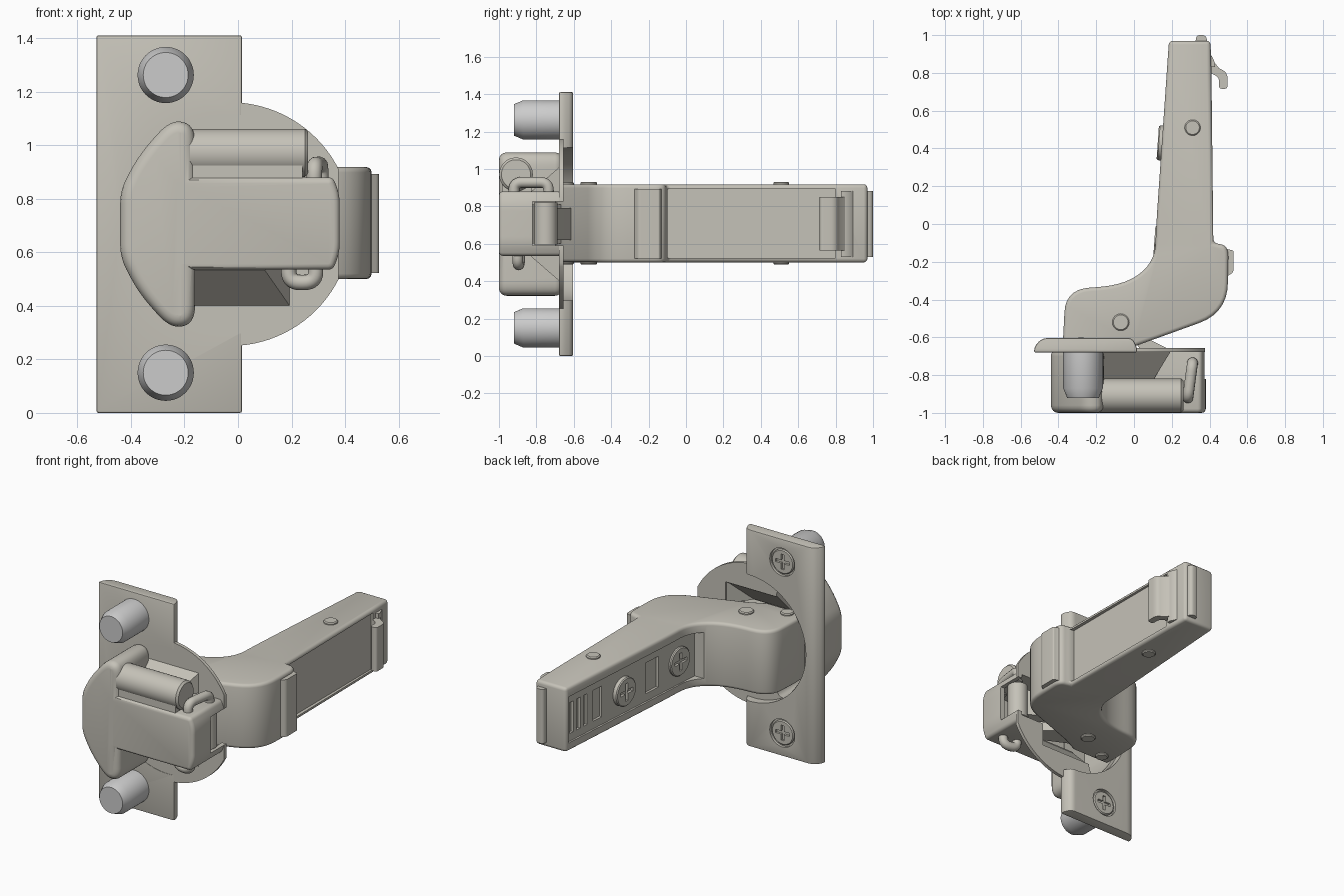
import bpy, bmesh, math
from mathutils import Vector

if "Cube" in bpy.data.objects:
    bpy.data.objects.remove(bpy.data.objects["Cube"])

MID = 0.705  # height of the mirror plane of the hinge
warm = bpy.data.materials.new("warm_grey")
warm.diffuse_color = (0.56, 0.54, 0.48, 1)
warm.use_nodes = True
warm.node_tree.nodes["Principled BSDF"].inputs["Base Color"].default_value = warm.diffuse_color


def finish(name, bm, bevel=0, seg=3, coloured=True):
    bmesh.ops.recalc_face_normals(bm, faces=bm.faces)
    me = bpy.data.meshes.new(name)
    bm.to_mesh(me)
    bm.free()
    ob = bpy.data.objects.new(name, me)
    bpy.context.collection.objects.link(ob)
    if coloured:
        me.materials.append(warm)
    if bevel:
        m = ob.modifiers.new("bevel", 'BEVEL')
        m.width, m.segments, m.use_clamp_overlap = bevel, seg, False
        m.limit_method, m.angle_limit = 'ANGLE', math.radians(40)
        activate(ob)
        bpy.ops.object.modifier_apply(modifier=m.name)
    return ob


def activate(ob):
    bpy.ops.object.select_all(action='DESELECT')
    ob.select_set(True)
    bpy.context.view_layer.objects.active = ob


def boolean(ob, tool, op='DIFFERENCE'):
    m = ob.modifiers.new("bool", 'BOOLEAN')
    m.object, m.operation, m.solver = tool, op, 'EXACT'
    activate(ob)
    bpy.ops.object.modifier_apply(modifier=m.name)
    bpy.data.objects.remove(tool)


def rounded(pts, closed=True, seg=7):
    """Round the corners of a path; each entry is (point, trim length)."""
    out, n = [], len(pts)
    for i, (p, t) in enumerate(pts):
        p = Vector(p)
        if not t or (not closed and i in (0, n - 1)):
            out.append(p)
            continue
        a, b = Vector(pts[i - 1][0]) - p, Vector(pts[(i + 1) % n][0]) - p
        a = p + a.normalized() * min(t, a.length * .48)
        b = p + b.normalized() * min(t, b.length * .48)
        for k in range(seg + 1):
            s = k / seg
            out.append(a * (1 - s) ** 2 + p * 2 * s * (1 - s) + b * s * s)
    return out


def prism(name, pts, lo, hi, axis='z', bevel=0, seg=3):
    """Extrude (u, v, trim) outline along z (u,v = x,y) or y (u,v = x,z)."""
    bm = bmesh.new()
    rings = []
    for h in (lo, hi):
        rings.append([bm.verts.new((p.x, p.y, h) if axis == 'z' else (p.x, h, p.y))
                      for p in rounded([(q[:2], q[2] if len(q) > 2 else 0) for q in pts])])
        bm.faces.new(rings[-1])
    n = len(rings[0])
    for i in range(n):
        j = (i + 1) % n
        bm.faces.new((rings[0][i], rings[0][j], rings[1][j], rings[1][i]))
    return finish(name, bm, bevel, seg)


def box(name, lo, hi, bevel=0):
    return prism(name, [(lo[0], lo[1]), (hi[0], lo[1]), (hi[0], hi[1]), (lo[0], hi[1])],
                 lo[2], hi[2], bevel=bevel)


def lathe(name, origin, axis, profile, n=48, coloured=True):
    """Capped turned part; profile is (radius, height along axis)."""
    bm = bmesh.new()
    rings = [[bm.verts.new((r * math.cos(i * math.tau / n), r * math.sin(i * math.tau / n), h))
              for i in range(n)] for r, h in profile]
    for a, b in zip(rings, rings[1:]):
        for i in range(n):
            j = (i + 1) % n
            bm.faces.new((a[i], a[j], b[j], b[i]))
    bm.faces.new(rings[0])
    bm.faces.new(rings[-1])
    rot = Vector(axis).to_track_quat('Z', 'Y')
    for v in bm.verts:
        v.co = rot @ v.co + Vector(origin)
    return finish(name, bm, coloured=coloured)


def wedge(name, d):
    """Sloped funnel between flange and cup, shrunk by wall thickness d."""
    bm = bmesh.new()
    for y, x, h in ((-.665, .2, .315), (-.83 + d, .1, .172)):
        for px in (-.3, x - d):
            for s in (-1, 1):
                bm.verts.new((px, y, MID + s * (h - d)))
    if d:  # keep the cavity open towards the back
        for v in list(bm.verts)[:4]:
            bm.verts.new((v.co.x, -.6, v.co.z))
    bmesh.ops.convex_hull(bm, input=bm.verts)
    return finish(name, bm)


def screw(name, loc, normal, r):
    head = lathe(name, loc, normal, [(r, -.03), (r, -.006), (r - .006, 0)], 40)
    rot = Vector(normal).to_track_quat('Z', 'Y')
    for u, v in ((.62, .13), (.13, .62)):
        c = box("cross", (-u * r, -v * r, -.018), (u * r, v * r, .02))
        c.data.transform(rot.to_matrix().to_4x4())
        c.location = loc
        bpy.context.view_layer.update()
        boolean(head, c)


def cup_side(d):
    half = [(-.44 + d, .125 - d * .4, .05), (-.37 + d * .7, .26 - d * .7, .12),
            (-.25, .392 - d, .07), (-.16 - d, .37 - d, .07)]
    return [(x, MID + h, t) for x, h, t in half] + [(x, MID - h, t) for x, h, t in half[::-1]]


# mounting plate with round opening and screw seats
plate = prism("mounting_plate", [(-.53, -.68), (-.525, -.645, .03), (-.485, -.603, .04),
              (-.01, -.603, .03), (.015, -.65, .03), (.015, -.68)], 0, 1.41, bevel=.008, seg=2)
boolean(plate, lathe("opening", (-.03, -.75, MID), (0, 1, 0), [(.41, 0), (.41, .3)], 72))
for side, z in (("lower", .15), ("upper", 1.262)):
    boolean(plate, lathe("seat", (-.27, -.62, z), (0, 1, 0), [(.09, 0), (.09, .1)]))
    screw(side + "_plate_screw", (-.27, -.606, z), (0, 1, 0), .079)
    lathe(side + "_dowel", (-.27, -.67, z), (0, -1, 0),
          [(.105, 0), (.105, .2), (.084, .25)], coloured=False)

# hinge cup: flange disc, side pocket, central box and funnel, then hollowed
cup = lathe("hinge_cup", (-.03, -.678, MID), (0, 1, 0), [(.455, 0), (.455, .022)], 96)
boolean(cup, box("trim", (.375, -.8, 0), (.6, -.5, 1.4)))
boolean(cup, prism("pocket", cup_side(0), -1, -.66, 'y', .04, 4), 'UNION')
boolean(cup, prism("central_box", [(-.25, .535), (.355, .535, .02), (.38, .6, .04), (.38, .815, .04),
        (.355, .88, .02), (-.25, .88)], -1, -.659, 'y', .022), 'UNION')
boolean(cup, wedge("funnel", 0), 'UNION')
boolean(cup, prism("pocket_cavity", cup_side(.03), -.96, -.5, 'y'))
boolean(cup, box("box_cavity", (-.25, -.965, .565), (.345, -.5, .85)))
boolean(cup, wedge("funnel_cavity", .025))
boolean(cup, box("end_slot", (.3, -.82, .59), (.5, -.5, .825)))

# damper cylinder beside the central box
lathe("damper", (-.18, -.909, .971), (1, 0, 0), [(.09, 0), (.09, .43), (.078, .442)])
box("damper_base", (-.17, -.985, .86), (.24, -.825, .97))

# bent wire pins holding the links in the cup
for name, path in (("upper_wire_pin", [(.285, -.92, .84), (.285, -.92, .928), (.31, -.735, .928), (.31, -.735, .84)]),
                   ("lower_wire_pin", [(.19, -.89, .57), (.19, -.89, .487), (.29, -.9, .487), (.29, -.9, .57)])):
    cu = bpy.data.curves.new(name, 'CURVE')
    cu.dimensions, cu.bevel_depth, cu.bevel_resolution, cu.use_fill_caps = '3D', .029, 4, True
    pts = rounded([(p, .045) for p in path], False)
    sp = cu.splines.new('POLY')
    sp.points.add(len(pts) - 1)
    for q, p in zip(sp.points, pts):
        q.co = (*p, 1)
    ob = bpy.data.objects.new(name, cu)
    bpy.context.collection.objects.link(ob)
    cu.materials.append(warm)
    activate(ob)
    bpy.ops.object.convert(target='MESH')

# roller and links between cup and arm
lathe("link_roller", (.3, -.75, .595), (0, 0, 1), [(.062, 0), (.062, .225)], 32)
prism("outer_link", [(-.02, -.58), (.03, -.66), (.27, -.8, .04), (.34, -.74, .04), (.06, -.6)], .62, .79)
prism("inner_link", [(-.3, -.62), (-.28, -.72, .05), (.14, -.92, .04), (.2, -.86, .04), (-.1, -.62)], .6, .81)

# cranked arm
arm = prism("arm", [(-.37, -.7), (-.375, -.6), (-.362, -.345, .13), (-.05, -.325, .2), (.11, -.2, .2),
            (.118, 0, .1), (.185, .97), (.405, .97), (.41, .8), (.42, -.1), (.5, -.115, .06),
            (.495, -.47, .16), (.01, -.645), (-.1, -.7)], .5, .918, bevel=.02)


def face(y, depth):  # x of the arm's screw side at y, pushed in by depth
    return .118 + .069 * y + depth


def side_cut(name, y0, y1, h, depth):
    boolean(arm, prism(name, [(face(y0, depth), y0), (face(y1, depth), y1), (face(y1, -.3), y1),
                              (face(y0, -.3), y0)], MID - h, MID + h, bevel=0))


side_cut("side_recess", -.25, .945, .15, .012)
for y0, y1 in ((.885, .92), (.82, .855), (.755, .79), (.62, .7), (.09, .21)):
    side_cut("slot", y0, y1, .1, .028)
normal = Vector((-1, .069, 0)).normalized()
screw("depth_screw", (face(.43, -.022), .43, MID), normal, .092)
screw("side_screw", (face(-.1, -.004), -.1, MID), normal, .092)
boolean(arm, box("panel_recess", (.397, -.13 + .03, .525), (.6, .8, .893)))

# lip, latch and end button on the arm
prism("arm_lip", [(.48, -.125), (.5, -.135), (.527, -.14, .01), (.527, -.255, .015), (.49, -.28)], .522, .893)
prism("latch_hook", [(.39, .88), (.41, .875), (.45, .825), (.495, .8, .03), (.495, .715, .02), (.45, .715, .02),
                     (.45, .775, .02), (.39, .81)], .565, .85)
prism("latch_base", [(.39, .905), (.412, .89), (.43, .85), (.43, .83), (.39, .83)], .53, .882)
prism("end_button", [(.325, .96), (.33, 1, .02), (.38, 1, .02), (.39, .96)], .53, .882)

# pivot pins through the arm
for name, x, y, r in (("rear_pivot", .31, .51, .042), ("front_pivot", -.07, -.52, .045),
                      ("cup_pivot", -.28, -.64, .04)):
    lathe(name, (x, y, .488), (0, 0, 1), [(r - .006, 0), (r, .006), (r, .437), (r - .006, .443)], 32)

for ob in list(bpy.context.scene.objects):
    activate(ob)
    bpy.ops.object.shade_smooth_by_angle(angle=math.radians(32))
